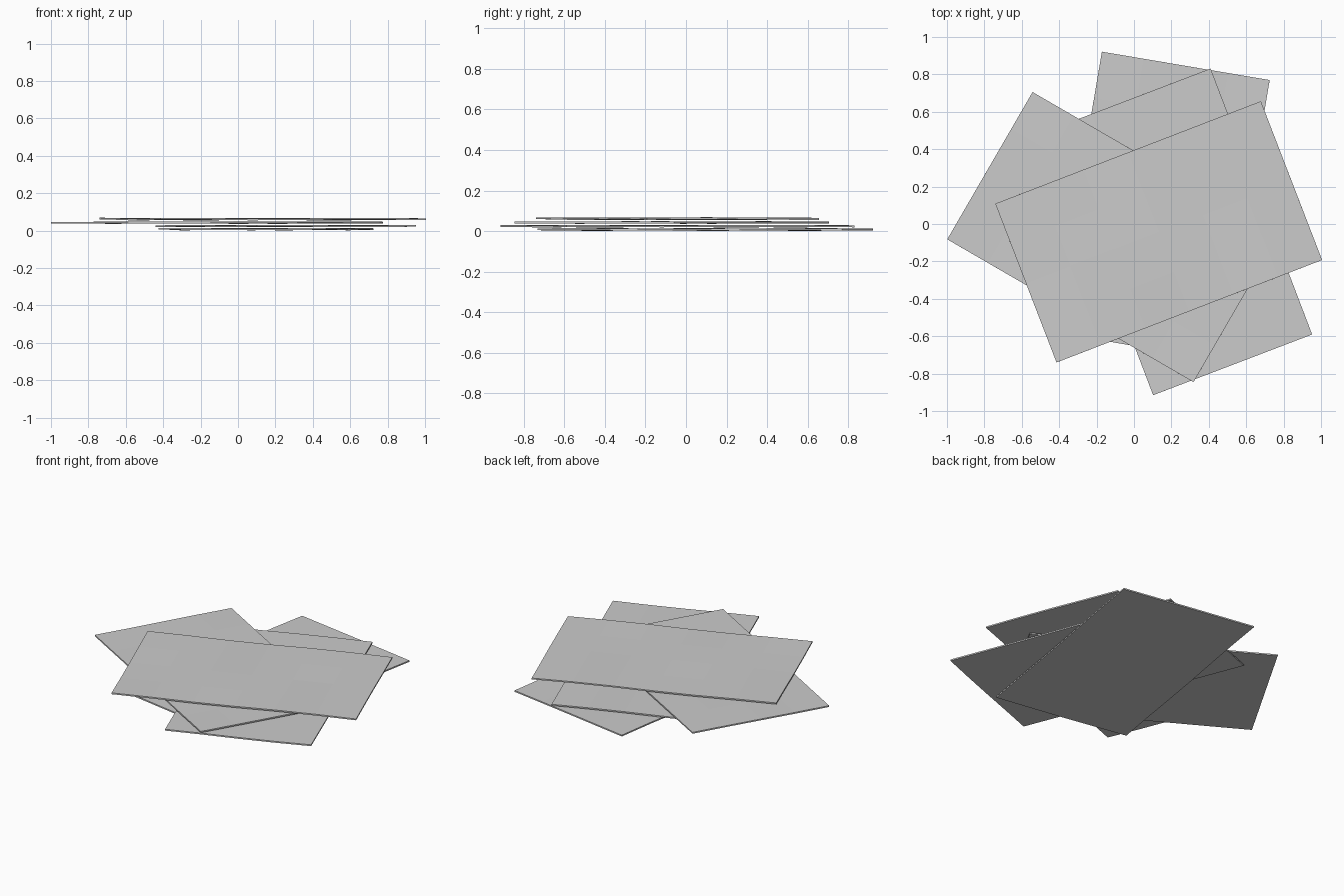
import bpy, bmesh, math
from mathutils import Matrix

if "Cube" in bpy.data.objects:
    bpy.data.objects.remove(bpy.data.objects["Cube"])

LENGTH, WIDTH, THICK = 1.522, 0.91, 0.009


def sheet(name, centre, angle, z, wave, phase):
    """One thin rectangular card with a slight faceted warp."""
    bm = bmesh.new()
    bmesh.ops.create_grid(bm, x_segments=6, y_segments=4, size=0.5)
    for v in bm.verts:
        u, w = v.co.x, v.co.y
        v.co.z = wave * (0.5 + 0.5 * math.cos(u * 9 + phase) * math.cos(w * 6 + phase * 0.5))
        v.co.x *= LENGTH
        v.co.y *= WIDTH
    bm.transform(Matrix.Translation((*centre, z)) @ Matrix.Rotation(math.radians(angle), 4, 'Z'))
    me = bpy.data.meshes.new(name)
    bm.to_mesh(me)
    bm.free()
    ob = bpy.data.objects.new(name, me)
    bpy.context.collection.objects.link(ob)
    # Thickness grows upward from the warped surface
    mod = ob.modifiers.new("thickness", 'SOLIDIFY')
    mod.thickness = THICK
    mod.offset = 1
    return ob


# Four fanned cards, bottom to top: centre, angle, base height, warp, phase
sheet("bottom_card", (0.150, 0.095), 80.4, 0.001, 0.005, 0.4)
sheet("lower_middle_card", (0.256, -0.042), 110.9, 0.018, 0.004, 1.7)
sheet("upper_middle_card", (-0.112, -0.070), 149.9, 0.036, 0.004, 3.0)
sheet("top_card", (0.132, -0.042), 21.1, 0.054, 0.006, 0.9)
